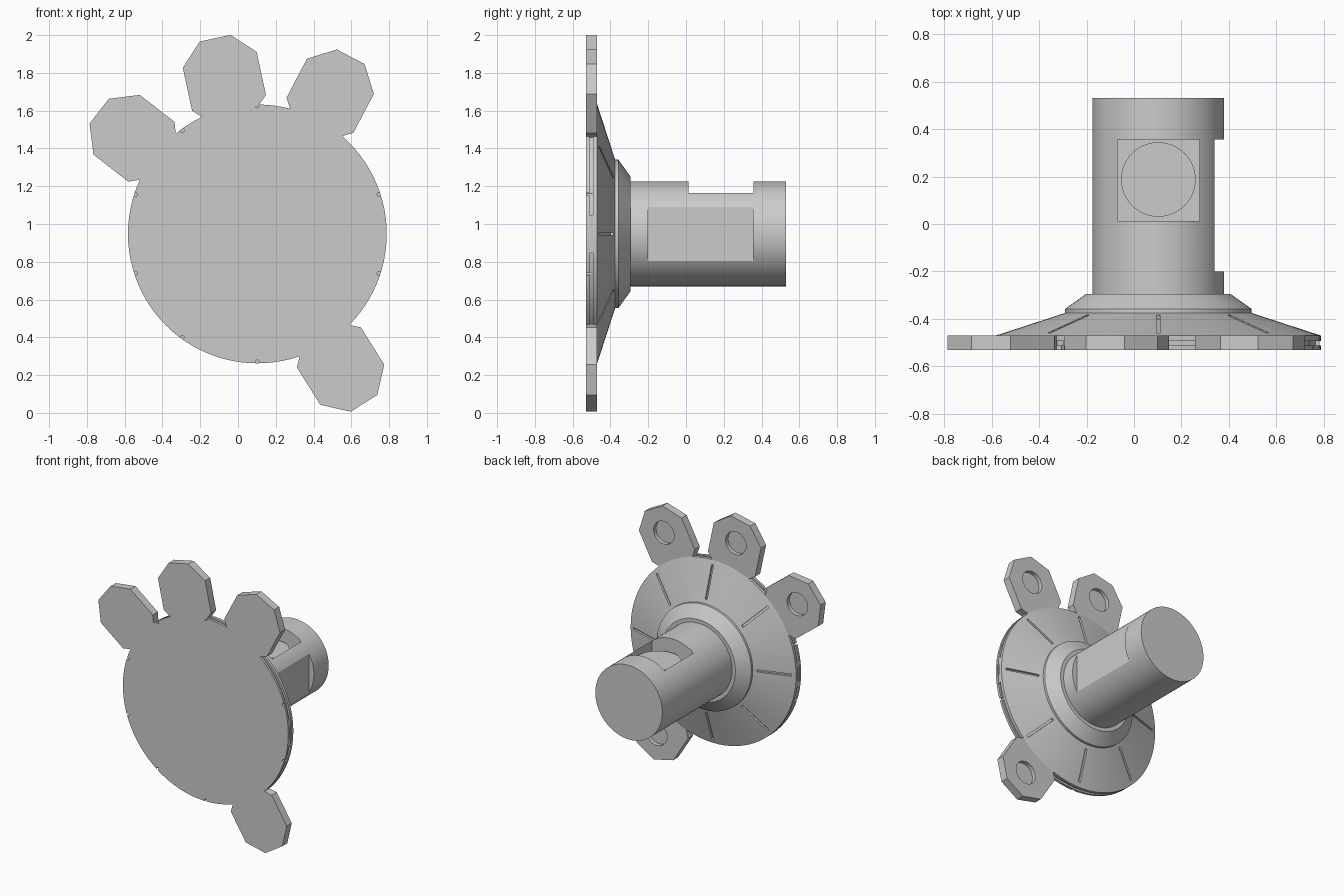
import bpy, bmesh, math
from mathutils import Matrix, Vector

if "Cube" in bpy.data.objects:
    bpy.data.objects.remove(bpy.data.objects["Cube"])

CX, CZ = 0.1025, 0.9475           # main axis runs along y through here
CENTRE = Matrix.Translation((CX, 0, CZ))


def around(deg):
    """Frame whose x axis points radially out at the given angle."""
    return CENTRE @ Matrix.Rotation(-math.radians(deg), 4, 'Y')


def finish(name, bm):
    bmesh.ops.recalc_face_normals(bm, faces=bm.faces)
    me = bpy.data.meshes.new(name)
    bm.to_mesh(me)
    bm.free()
    ob = bpy.data.objects.new(name, me)
    bpy.context.collection.objects.link(ob)
    return ob


def lathe(name, profile, n=96):
    """Revolve (radius, y) points about the main axis, capped at both ends."""
    bm = bmesh.new()
    rings = [[bm.verts.new((CX + r * math.cos(2 * math.pi * i / n), y,
                            CZ + r * math.sin(2 * math.pi * i / n)))
              for i in range(n)] for r, y in profile]
    for a, b in zip(rings, rings[1:]):
        for i in range(n):
            j = (i + 1) % n
            bm.faces.new((a[i], a[j], b[j], b[i]))
    bm.faces.new(rings[0])
    bm.faces.new(rings[-1])
    return finish(name, bm)


def add_box(bm, lo, hi, frame=Matrix()):
    lo, hi = Vector(lo), Vector(hi)
    m = frame @ Matrix.Translation((lo + hi) / 2) @ Matrix.Diagonal((*(hi - lo), 1))
    bmesh.ops.create_cube(bm, size=1, matrix=m)


def add_cyl(bm, centre, r, depth, axis_y=True, frame=Matrix(), n=32):
    m = frame @ Matrix.Translation(centre)
    if axis_y:
        m = m @ Matrix.Rotation(math.pi / 2, 4, 'X')
    bmesh.ops.create_cone(bm, cap_ends=True, segments=n, radius1=r, radius2=r,
                          depth=depth, matrix=m)


def cut(ob, bm):
    cutter = finish("cutter", bm)
    cutter.hide_render = True
    mod = ob.modifiers.new("cut", 'BOOLEAN')
    mod.operation = 'DIFFERENCE'
    mod.solver = 'EXACT'
    mod.object = cutter
    bpy.context.view_layer.objects.active = ob
    bpy.ops.object.modifier_apply(modifier=mod.name)
    bpy.data.objects.remove(cutter)


def smooth(ob):
    bpy.ops.object.select_all(action='DESELECT')
    ob.select_set(True)
    bpy.context.view_layer.objects.active = ob
    bpy.ops.object.shade_smooth_by_angle(angle=math.radians(20))


# Round base: disc with a rim groove, sloping back and stepped collar
base = lathe("base_flange", [(0.685, -0.53), (0.685, -0.512), (0.67, -0.512),
                             (0.67, -0.492), (0.685, -0.492), (0.685, -0.47),
                             (0.393, -0.375), (0.393, -0.358), (0.305, -0.295)])
cuts = bmesh.new()
slope = Matrix.Translation((0.5375, -0.423, 0)) @ Matrix.Rotation(-0.315, 4, 'Z')
for i in range(8):                # radial grooves in the sloping back
    add_box(cuts, (-0.122, -0.015, -0.008), (0.122, 0.015, 0.008), around(45 * i) @ slope)
cut(base, cuts)
cuts = bmesh.new()
for i in range(10):               # small holes near the rim
    add_cyl(cuts, (0.677, -0.52, 0), 0.01, 0.05, frame=around(18 + 36 * i), n=12)
cut(base, cuts)
smooth(base)

# Solid blocks bridging the rim groove on both sides
for side, deg in (("right", 0), ("left", 180)):
    bm = bmesh.new()
    add_box(bm, (0.62, -0.525, -0.1), (0.678, -0.475, 0.1), around(deg))
    finish("rim_block_" + side, bm)

# Shaft with a side flat and a square pocket on top
shaft = lathe("shaft", [(0.2775, -0.32), (0.2775, 0.53)])
cuts = bmesh.new()
add_box(cuts, (0.34, -0.2, 0.6), (0.6, 0.355, 1.14))
cut(shaft, cuts)
cuts = bmesh.new()
add_box(cuts, (-0.07, 0.012, 1.07), (0.275, 0.357, 1.4))
cut(shaft, cuts)
smooth(shaft)

# Round button in the pocket
bm = bmesh.new()
add_cyl(bm, (CX, 0.1875, 1.09), 0.157, 0.08, axis_y=False, n=48)
smooth(finish("pocket_button", bm))

# Four radial tabs, each with a blind hole in the back
half = [(0.66, 0.155), (0.672, 0.16), (0.71, 0.2), (0.943, 0.2), (1.06, 0.083)]
outline = half + [(t, -s) for t, s in reversed(half)]
for k, deg in enumerate((62.2, 102.2, 142.2, 302.2)):
    bm = bmesh.new()
    frame = around(deg)
    face = bm.faces.new([bm.verts.new(frame @ Vector((t, -0.53, s))) for t, s in outline])
    ext = bmesh.ops.extrude_face_region(bm, geom=[face])
    bmesh.ops.translate(bm, vec=(0, 0.06, 0),
                        verts=[v for v in ext["geom"] if isinstance(v, bmesh.types.BMVert)])
    if not face.is_valid or len(bm.faces) < len(outline) + 2:
        bm.faces.new([v for v in bm.verts][:len(outline)])
    tab = finish(f"tab_{k + 1}", bm)
    cuts = bmesh.new()
    add_cyl(cuts, (0.88, -0.46, 0), 0.085, 0.08, frame=frame)
    cut(tab, cuts)
    smooth(tab)
